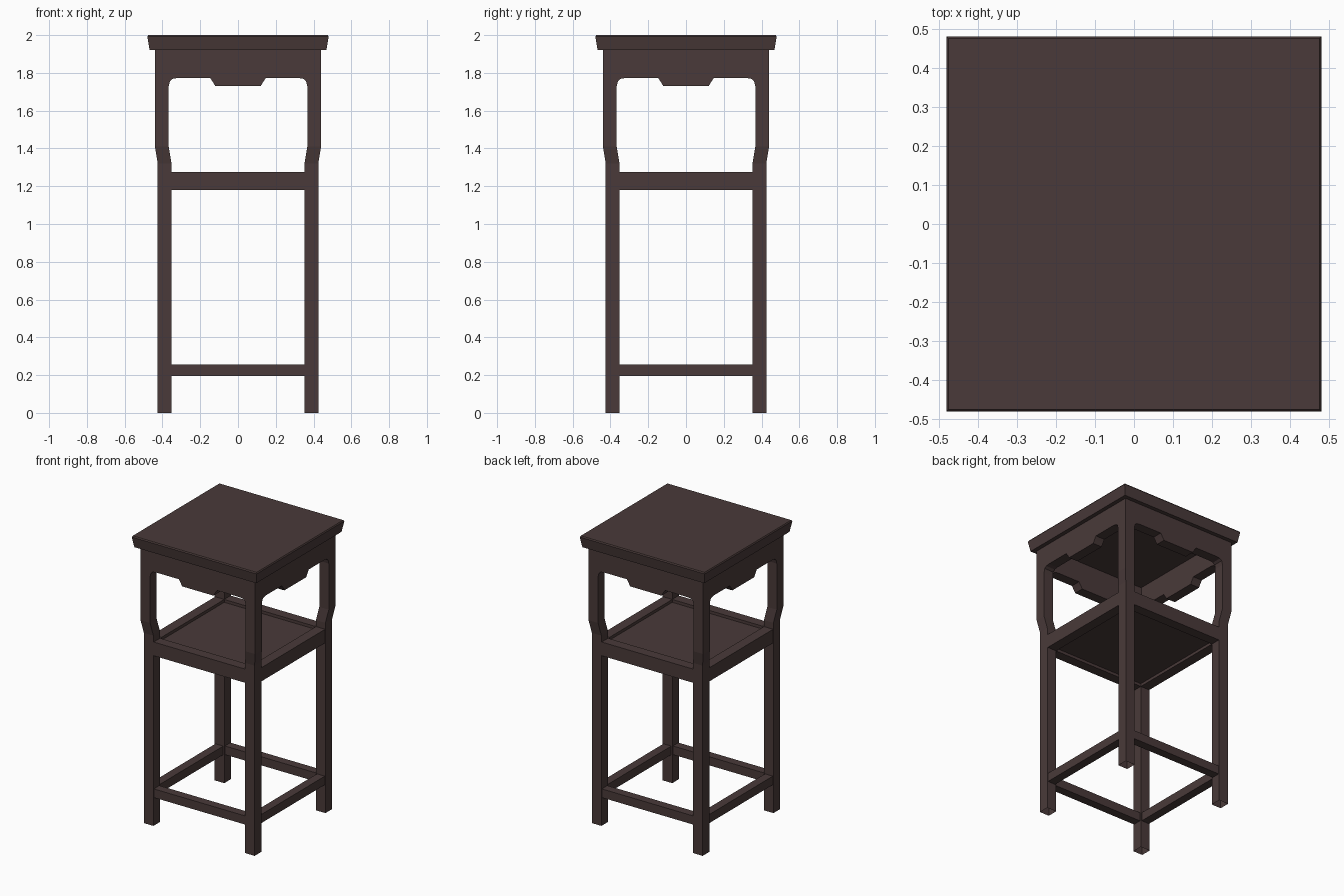
import bpy, bmesh, math
from mathutils import Matrix

if "Cube" in bpy.data.objects:
    bpy.data.objects.remove(bpy.data.objects["Cube"])

wood = bpy.data.materials.new("dark brown wood")
wood.diffuse_color = (0.067, 0.042, 0.041, 1)
wood.use_nodes = True
wood.node_tree.nodes["Principled BSDF"].inputs["Base Color"].default_value = wood.diffuse_color


def finish(bm, name, turns=0):
    """Turn a bmesh into an object, rotated by quarter turns about z."""
    bmesh.ops.rotate(bm, verts=bm.verts, matrix=Matrix.Rotation(turns * math.pi / 2, 3, 'Z'))
    bmesh.ops.recalc_face_normals(bm, faces=bm.faces)
    me = bpy.data.meshes.new(name)
    bm.to_mesh(me)
    bm.free()
    me.materials.append(wood)
    ob = bpy.data.objects.new(name, me)
    bpy.context.collection.objects.link(ob)
    return ob


def loft(sections, cap_bottom=True):
    """Stack axis-aligned rectangles (x0, x1, y0, y1, z)."""
    bm = bmesh.new()
    rings = [[bm.verts.new(p) for p in ((x0, y0, z), (x1, y0, z), (x1, y1, z), (x0, y1, z))]
             for x0, x1, y0, y1, z in sections]
    for a, b in zip(rings, rings[1:]):
        for i in range(4):
            j = (i + 1) % 4
            bm.faces.new((a[i], a[j], b[j], b[i]))
    if cap_bottom:
        bm.faces.new(rings[0][::-1])
    bm.faces.new(rings[-1])
    return bm


def box(x0, x1, y0, y1, z0, z1):
    return loft([(x0, x1, y0, y1, z0), (x0, x1, y0, y1, z1)])


# Table top, flaring upward with a small eased edge
finish(loft([(-h, h, -h, h, z) for h, z in ((0.468, 1.92), (0.48, 1.992), (0.475, 2.0))]), "table_top")

UP, LOW, W = 0.44, 0.425, 0.073      # upper and lower outer faces, leg width

# Half outline of the apron's lower edge, mirrored below
half = [(UP - W, 1.73), (0.36, 1.757), (0.345, 1.769), (0.32, 1.773),
        (0.147, 1.773), (0.135, 1.755), (0.12, 1.73)]
outline = [(UP - W, 1.92)] + half + [(-x, z) for x, z in reversed(half)] + [(W - UP, 1.92)]

for i, side in enumerate(("front", "right", "back", "left")):
    # Leg stepping inward below the open compartment
    levels = ((LOW, 0), (LOW, 1.32), (UP, 1.41), (UP, 1.92))
    finish(loft([(h - W, h, -h, W - h, z) for h, z in levels], False), side + "_leg", i)

    # Shaped apron
    bm = bmesh.new()
    face = bm.faces.new([bm.verts.new((x, -UP, z)) for x, z in outline])
    ext = bmesh.ops.extrude_face_region(bm, geom=[face])
    bmesh.ops.translate(bm, vec=(0, 0.07, 0),
                        verts=[v for v in ext["geom"] if isinstance(v, bmesh.types.BMVert)])
    finish(bm, side + "_apron", i)

    # Shelf rail and foot stretcher
    r = LOW - W
    finish(box(-r, r, -0.422, -r, 1.18, 1.275), side + "_shelf_rail", i)
    finish(box(-r, r, -0.42, -0.36, 0.195, 0.255), side + "_stretcher", i)

# Recessed shelf panel
finish(box(-0.353, 0.353, -0.353, 0.353, 1.2, 1.255), "shelf_panel")
